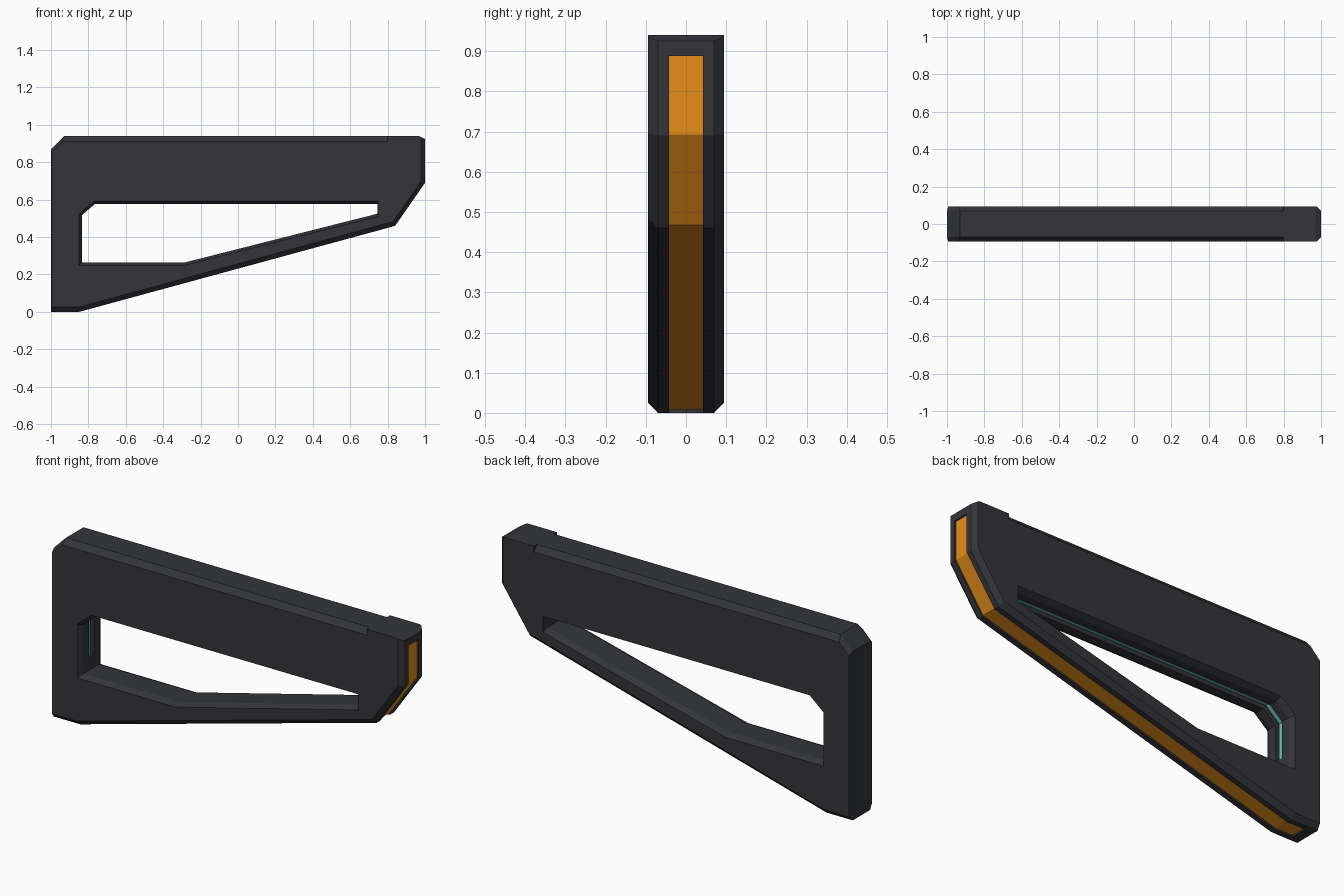
import bpy, bmesh
from mathutils import Vector

if "Cube" in bpy.data.objects:
    bpy.data.objects.remove(bpy.data.objects["Cube"])

HALF = 0.094      # half thickness of the plate


def material(name, rgb):
    m = bpy.data.materials.new(name)
    m.diffuse_color = (*rgb, 1)
    m.use_nodes = True
    m.node_tree.nodes["Principled BSDF"].inputs["Base Color"].default_value = m.diffuse_color
    return m


def offset(path, dist, closed=True):
    """Mitred offset to the left of an (x, z) path; one distance per edge."""
    pts = [Vector(p) for p in path]
    n = len(pts)
    out = []
    for i, p in enumerate(pts):
        rows = []
        for j in (i - 1, i):                      # edges before and after
            if closed or 0 <= j < n - 1:
                t = (pts[(j + 1) % n] - pts[j % n]).normalized()
                rows.append((Vector((-t.y, t.x)), dist[j % len(dist)]))
        if len(rows) == 1:                        # square end of open path
            out.append(p + rows[0][0] * rows[0][1])
            continue
        (a, d), (b, e) = rows
        det = a.x * b.y - a.y * b.x
        out.append(p + Vector((d * b.y - e * a.y, a.x * e - b.x * d)) / det)
    return out


def loft(name, rings, mat=None):
    """Solid through equal-length (outline, y) rings."""
    bm = bmesh.new()
    loops = [[bm.verts.new((p[0], y, p[1])) for p in outline] for outline, y in rings]
    for a, b in zip(loops, loops[1:]):
        for i in range(len(a)):
            k = (i + 1) % len(a)
            bm.faces.new((a[i], a[k], b[k], b[i]))
    bm.faces.new(loops[0])
    bm.faces.new(loops[-1])
    bmesh.ops.recalc_face_normals(bm, faces=bm.faces)
    me = bpy.data.meshes.new(name)
    bm.to_mesh(me)
    bm.free()
    ob = bpy.data.objects.new(name, me)
    bpy.context.collection.objects.link(ob)
    if mat:
        me.materials.append(mat)
    return ob


def ribbon(name, path, near, far, half, mat=None):
    """Strip following an open path, between two offsets, centred on y."""
    ring = offset(path, [near], False) + offset(path, [far], False)[::-1]
    return loft(name, [(ring, -half), (ring, half)], mat)


def cut(ob, cutter):
    mod = ob.modifiers.new("cut", 'BOOLEAN')
    mod.operation, mod.solver, mod.object = 'DIFFERENCE', 'EXACT', cutter
    bpy.context.view_layer.objects.active = ob
    bpy.ops.object.modifier_apply(modifier=mod.name)
    bpy.data.objects.remove(cutter)


dark = material("dark_polymer", (0.035, 0.036, 0.042))
orange = material("orange_pad", (0.8, 0.27, 0.01))
teal = material("teal_strip", (0.15, 0.5, 0.45))

# Plate with chamfered rim
outline = [(-1, 0), (-0.85, 0), (0.84, 0.46), (1, 0.69), (1, 0.925),
           (0.97, 0.94), (-0.93, 0.94), (-1, 0.87)]
face = offset(outline, [0.025, 0.025, 0.022, 0.022, 0, 0, 0.015, 0.006])
body = loft("stock_body", [(face, -HALF), (outline, -0.07), (outline, 0.07), (face, HALF)], dark)

# Top edge chamfers, stopping short of the raised end
for s in (-1, 1):
    bm = bmesh.new()
    section = [(0.058, 0.955), (0.106, 0.895), (0.13, 0.955)]
    ends = [[bm.verts.new((x, s * y, z)) for y, z in section] for x in (-1.1, 0.8)]
    for i in range(3):
        k = (i + 1) % 3
        bm.faces.new((ends[0][i], ends[0][k], ends[1][k], ends[1][i]))
    bm.faces.new(ends[0])
    bm.faces.new(ends[1])
    bmesh.ops.recalc_face_normals(bm, faces=bm.faces)
    me = bpy.data.meshes.new("chamfer_cutter")
    bm.to_mesh(me)
    bm.free()
    wedge = bpy.data.objects.new("chamfer_cutter", me)
    bpy.context.collection.objects.link(wedge)
    cut(body, wedge)

# Window with flared rims
window = [(-0.835, 0.263), (-0.29, 0.263), (0.745, 0.525), (0.745, 0.577),
          (-0.765, 0.577), (-0.835, 0.517)]
flare = offset(window, [-0.03, -0.03, -0.008, -0.03, -0.03, -0.03])
cut(body, loft("window_cutter", [(flare, -0.124), (window, -0.064),
                                 (window, 0.064), (flare, 0.124)]))

# Orange pad recessed in the right and lower edges
pad = [(-0.95, 0), (-0.85, 0), (0.84, 0.46), (1, 0.69), (1, 0.888)]
cut(body, ribbon("pad_cutter", pad, -0.02, 0.02, 0.042))
ribbon("edge_pad", pad, 0.008, 0.021, 0.042, orange)

# Teal strip in a groove along the top and left of the window
strip = [(0.70, 0.577), (-0.765, 0.577), (-0.835, 0.517), (-0.835, 0.33)]
cut(body, ribbon("groove_cutter", strip, 0.015, -0.022, 0.022))
ribbon("window_strip", strip, -0.012, -0.023, 0.011, teal)
